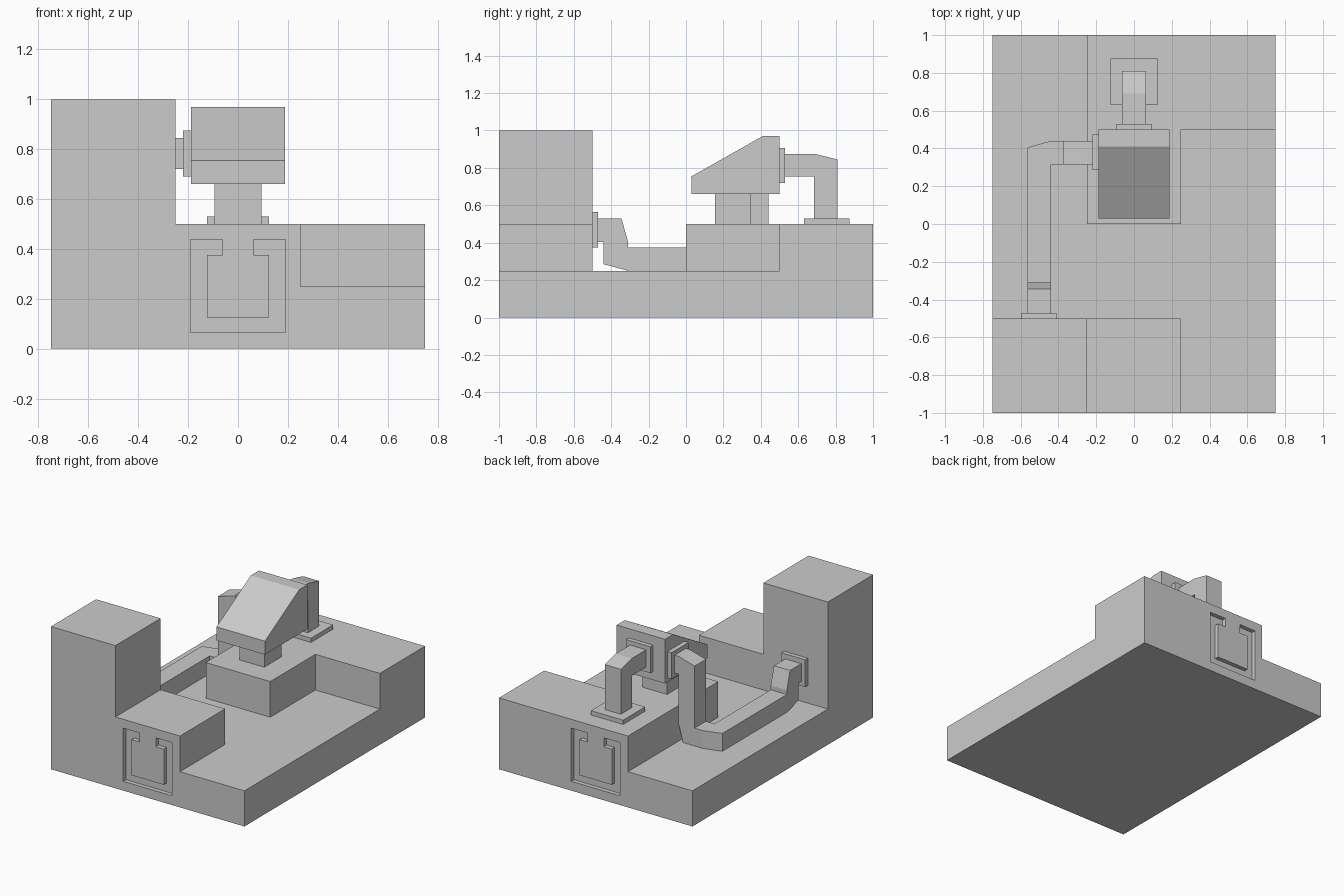
import bpy, bmesh

if "Cube" in bpy.data.objects:
    bpy.data.objects.remove(bpy.data.objects["Cube"])


def prism(name, profile, axis, lo, hi):
    """Extrude a 2D profile along an axis: x uses (y,z), y uses (x,z), z uses (x,y)."""
    def place(a, b, t):
        return {"x": (t, a, b), "y": (a, t, b), "z": (a, b, t)}[axis]
    bm = bmesh.new()
    ends = [[bm.verts.new(place(a, b, t)) for a, b in profile] for t in (lo, hi)]
    for ring in ends:
        bm.faces.new(ring)
    n = len(profile)
    for i in range(n):
        j = (i + 1) % n
        bm.faces.new((ends[0][i], ends[0][j], ends[1][j], ends[1][i]))
    bmesh.ops.recalc_face_normals(bm, faces=bm.faces)
    mesh = bpy.data.meshes.new(name)
    bm.to_mesh(mesh)
    bm.free()
    obj = bpy.data.objects.new(name, mesh)
    bpy.context.collection.objects.link(obj)
    return obj


def box(name, x, y, z):
    profile = [(x[0], y[0]), (x[1], y[0]), (x[1], y[1]), (x[0], y[1])]
    return prism(name, profile, "z", z[0], z[1])


def combine(target, other, operation):
    mod = target.modifiers.new(operation.lower(), "BOOLEAN")
    mod.operation, mod.solver, mod.object = operation, "EXACT", other
    bpy.context.view_layer.objects.active = target
    bpy.ops.object.modifier_apply(modifier=mod.name)
    bpy.data.objects.remove(other)


# Stepped base: slab, corner tower, front step, rear platform
base = box("base", (-.75, .75), (-1, 1), (0, .25))
platform = [(-.25, 0), (.25, 0), (.25, .5), (.75, .5), (.75, 1), (-.25, 1)]
for part in (
    box("front_step", (-.75, .25), (-1, -.5), (0, .5)),
    box("tower", (-.75, -.25), (-1, -.5), (0, 1)),
    prism("rear_platform", platform, "z", 0, .5),
):
    combine(base, part, "UNION")

# Open-topped square grooves in the front and back faces
half = [(.0625, .4375), (.19, .4375), (.19, .065), (-.19, .065), (-.19, .4375), (-.0625, .4375),
        (-.0625, .375), (-.125, .375), (-.125, .125), (.125, .125), (.125, .375), (.0625, .375)]
for lo, hi in ((-1.1, -.97), (.97, 1.1)):
    combine(base, prism("groove_cutter", half, "y", lo, hi), "DIFFERENCE")

# Wedge-shaped head on a square neck
prism("head", [(.03, .66), (.03, .755), (.41, .97), (.5, .97), (.5, .66)], "x", -.1875, .1875)
box("neck", (-.095, .095), (.155, .345), (.5, .66))

# Rear pipe from the head down to the platform
box("rear_pipe_head_flange", (-.095, .095), (.5, .53), (.72, .905))
box("rear_pipe_floor_flange", (-.125, .125), (.63, .875), (.5, .53))
prism("rear_pipe", [(.53, .755), (.53, .875), (.69, .875), (.81, .845), (.81, .53), (.685, .53), (.685, .755)],
      "x", -.0625, .0625)

# Side pipe from the head, along the floor and into the tower
box("side_pipe_head_flange", (-.22, -.1875), (.285, .475), (.69, .875))
prism("side_pipe_drop", [(-.22, .72), (-.22, .845), (-.25, .845), (-.375, .81), (-.375, .375),
                         (-.44, .375), (-.44, .25), (-.285, .25), (-.25, .375), (-.25, .72)],
      "y", .315, .44)
prism("side_pipe_run", [(-.44, .44), (-.565, .405), (-.565, -.31), (-.44, -.31)], "z", .25, .375)
prism("side_pipe_rise", [(-.47, .53), (-.345, .53), (-.31, .405), (-.31, .25), (-.44, .285), (-.44, .405), (-.47, .405)],
      "x", -.565, -.44)
box("side_pipe_tower_flange", (-.595, -.41), (-.5, -.47), (.375, .565))
